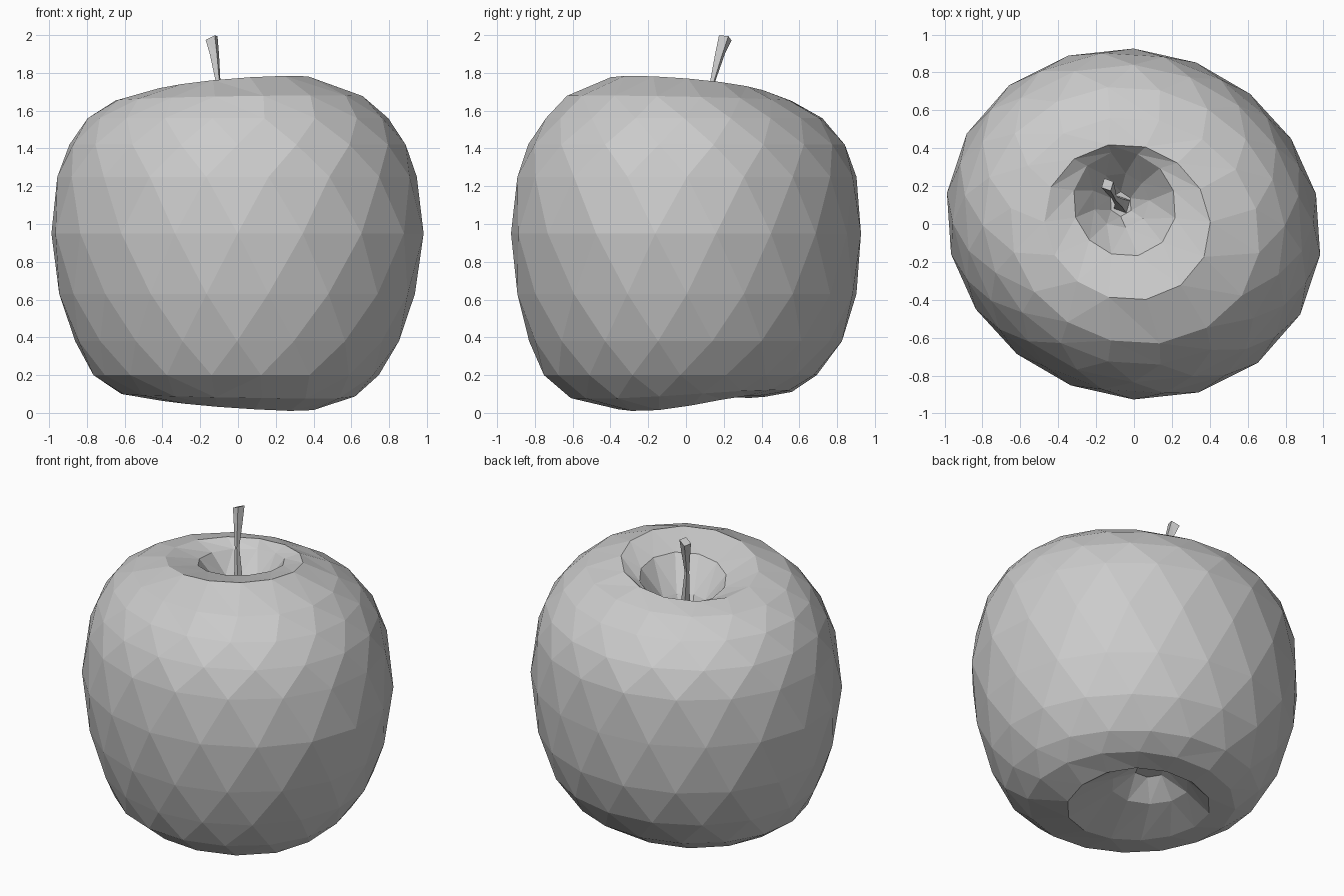
import bpy, bmesh
from math import sin, cos, pi
from mathutils import Vector

if "Cube" in bpy.data.objects:
    bpy.data.objects.remove(bpy.data.objects["Cube"])


def ring(bm, n, phase, x0, x1, y0, y1, z, tx=0, ty=0, notch=0):
    """Slightly skewed, tilted oval ring; returns (angle fraction, vert) pairs."""
    cx, cy, rx, ry = (x0 + x1) / 2, (y0 + y1) / 2, (x1 - x0) / 2, (y1 - y0) / 2
    out = []
    for i in range(n):
        f = (i + phase) / n
        a = 2 * pi * f
        k = 1.007 - 0.033 * sin(2 * a)
        lift = notch * max(0, cos(a - pi / 4)) ** 2
        out.append((f, bm.verts.new((cx + rx * k * cos(a), cy + ry * k * sin(a),
                                     z + tx * cos(a) + ty * sin(a) + lift))))
    return out


def stitch(bm, lo, hi):
    """Triangle strip between two rings that may differ in vertex count."""
    i = j = 0
    n, m = len(lo), len(hi)

    def at(r, k):
        return r[k % len(r)][0] + k // len(r)
    while i < n or j < m:
        a, b = lo[i % n][1], hi[j % m][1]
        if j >= m or (i < n and at(lo, i + 1) <= at(hi, j + 1)):
            bm.faces.new((a, lo[(i + 1) % n][1], b))
            i += 1
        else:
            bm.faces.new((a, hi[(j + 1) % m][1], b))
            j += 1


def finish(bm, name):
    bmesh.ops.recalc_face_normals(bm, faces=bm.faces)
    me = bpy.data.meshes.new(name)
    bm.to_mesh(me)
    bm.free()
    ob = bpy.data.objects.new(name, me)
    bpy.context.collection.objects.link(ob)
    return ob


# Fruit body: rings from the bottom hollow, round the outside, into the top hollow
# sides, x min, x max, y min, y max, z, tilt x, tilt y, notch
rings = [
    (6, -.09, .09, .06, .24, .25),
    (10, -.24, .24, -.06, .36, .14, -.01, .01, .03),
    (14, -.45, .43, -.36, .42, .045, -.03, .02, .05),
    (16, -.62, .62, -.61, .56, .09, -.01, .01, .03),
    (18, -.76, .74, -.75, .69, .20),
    (18, -.86, .85, -.825, .82, .38),
    (18, -.94, .93, -.89, .90, .63),
    (18, -.985, .98, -.92, .92, .95),
    (18, -.95, .94, -.89, .90, 1.25),
    (18, -.89, .885, -.83, .835, 1.42),
    (18, -.79, .79, -.74, .72, 1.56),
    (16, -.65, .66, -.63, .56, 1.665, .01, -.012),
    (14, -.47, .40, -.40, .42, 1.735, .035, -.035),
    (12, -.32, .22, -.17, .38, 1.68, .03, -.03),
    (9, -.22, .08, -.02, .27, 1.52),
    (6, -.13, -.01, .04, .17, 1.41),
]
bm = bmesh.new()
loops = [ring(bm, r[0], .5 * (k % 2), *r[1:]) for k, r in enumerate(rings)]
for lo, hi in zip(loops, loops[1:]):
    stitch(bm, lo, hi)
for end in (loops[0], loops[-1]):
    bm.faces.new([v for _, v in end])
finish(bm, "fruit_body")

# Stem: thin four-sided stalk, flared at the root and the leaning tip
path = [(-.06, .10, 1.38, .055), (-.075, .115, 1.50, .03), (-.105, .14, 1.75, .014),
        (-.125, .18, 1.90, .028), (-.14, .208, 1.985, .036)]
bm = bmesh.new()
loops = []
for k, (x, y, z, r) in enumerate(path):
    tip = .015 if k == len(path) - 1 else 0
    loops.append(ring(bm, 4, .3, x - r, x + r, y - r, y + r, z, tip, -tip * .5))
for lo, hi in zip(loops, loops[1:]):
    stitch(bm, lo, hi)
for end in (loops[0], loops[-1]):
    bm.faces.new([v for _, v in end])
finish(bm, "stem")
